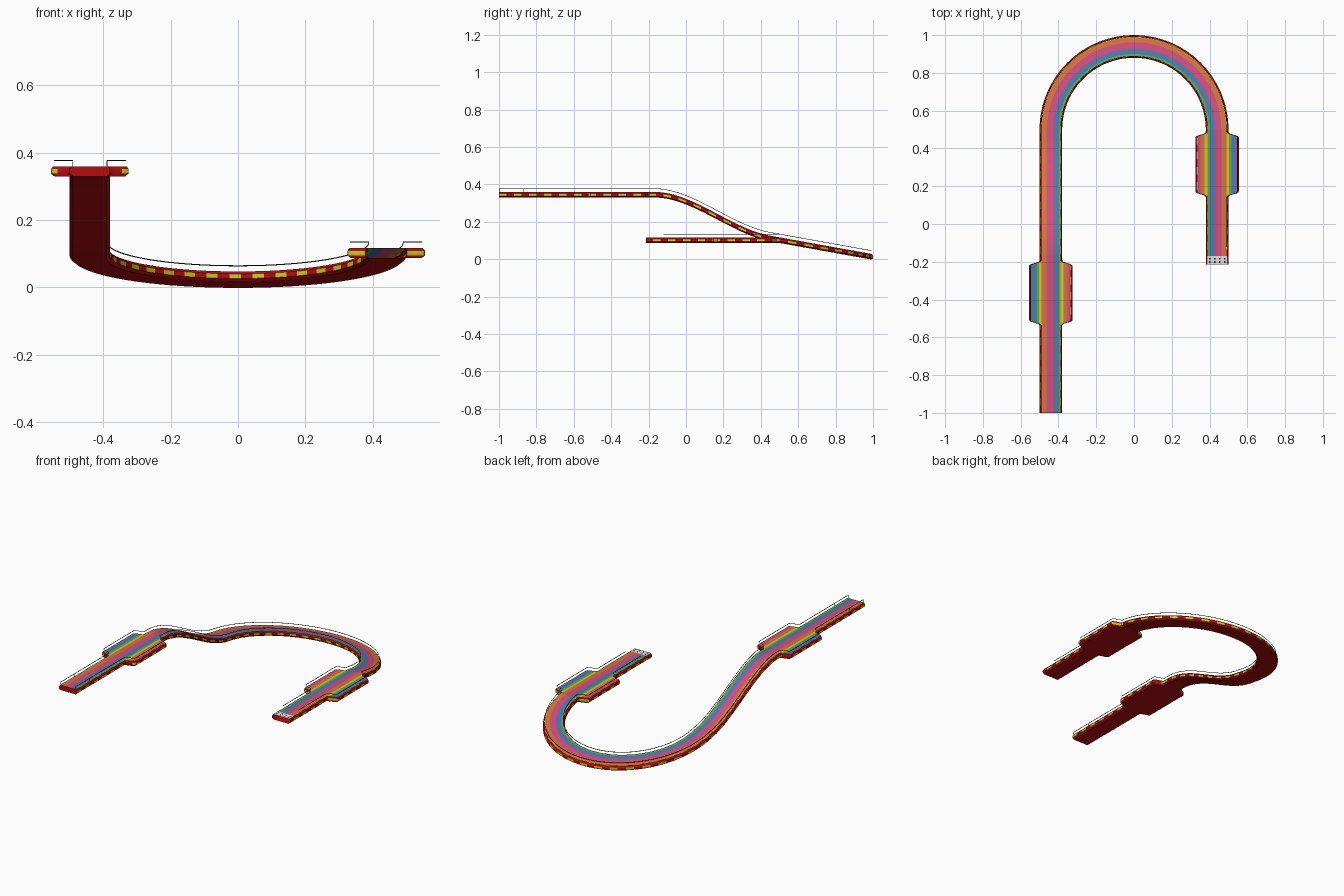
import bpy, bmesh, math
from mathutils import Vector

if "Cube" in bpy.data.objects:
    bpy.data.objects.remove(bpy.data.objects["Cube"])


def srgb(r, g, b):
    f = lambda c: ((c / 255 + 0.055) / 1.055) ** 2.4 if c > 10 else c / 255 / 12.92
    return (f(r), f(g), f(b), 1)


COLOURS = {
    "red": (178, 14, 18), "yellow": (215, 200, 40), "orange": (214, 116, 66),
    "pink": (208, 80, 125), "purple": (140, 98, 155), "blue": (72, 125, 175),
    "green": (100, 165, 85), "black": (22, 20, 20), "white": (225, 222, 222),
}
NAMES = list(COLOURS)
MATS = []
for name, rgb in COLOURS.items():
    m = bpy.data.materials.new(name)
    m.diffuse_color = srgb(*rgb)
    m.use_nodes = True
    m.node_tree.nodes["Principled BSDF"].inputs["Base Color"].default_value = m.diffuse_color
    MATS.append(m)
ID = {n: i for i, n in enumerate(NAMES)}

R, CY, THICK, END_Y = 0.44, 0.5, 0.03, -0.215
N1, N2, N3 = 300, 276, 144      # rows on the long straight, bend, short straight


def smooth(t):
    t = min(max(t, 0), 1)
    return t * t * (3 - 2 * t)


def slope_z(y):
    """Road height on the tilted plane of the bend."""
    return 0.027 + (1 - y) * 0.18


def descent_z(y):
    """Level, then an S-shaped drop that meets the tilted bend."""
    y0, y1 = -0.17, 0.45
    if y <= y0:
        return 0.36
    if y >= y1:
        return slope_z(y)
    t, d = (y - y0) / (y1 - y0), y1 - y0
    h01 = t * t * (3 - 2 * t)
    return 0.36 * (1 - h01) + slope_z(y1) * h01 + (t ** 3 - t ** 2) * d * -0.18


def half_width(y, lo, hi):
    """Half the road width, with a wide round-cornered pad between lo and hi."""
    f = smooth(smooth((y - lo) / 0.035)) * smooth(smooth((hi - y) / 0.035))
    return 0.06 + 0.055 * f


# Path rows: (position, direction towards the inside of the bend, half width, tilted)
rows = []
for i in range(N1):
    y = -1 + 1.5 * i / N1
    rows.append((Vector((-R, y, descent_z(y))), Vector((1, 0, 0)), half_width(y, -0.54, -0.19), False))
for i in range(N2):
    a = math.pi * (1 - i / N2)
    p = Vector((R * math.cos(a), CY + R * math.sin(a), 0))
    rows.append((p, Vector((-math.cos(a), -math.sin(a), 0)), 0.06, True))
for i in range(N3 + 1):
    y = CY + (END_Y - CY) * i / N3
    rows.append((Vector((R, y, 0.117)), Vector((-1, 0, 0)), half_width(y, 0.14, 0.49), False))


def place(row, s, z):
    p, d, _, tilted = row
    q = p + d * s
    return Vector((q.x, q.y, (slope_z(q.y) if tilted else p.z) + z))


def finish(name, bm):
    me = bpy.data.meshes.new(name)
    bm.to_mesh(me)
    bm.free()
    for m in MATS:
        me.materials.append(m)
    ob = bpy.data.objects.new(name, me)
    bpy.context.collection.objects.link(ob)
    return ob


def sweep(name, path, profile, colour, cap, cap_end=True):
    """Sweep a closed profile along the path; colour picks a face's material."""
    bm = bmesh.new()
    loops = [[bm.verts.new(place(r, s, z)) for s, z in profile(r[2])] for r in path]
    k = len(loops[0])
    for i in range(len(loops) - 1):
        for j in range(k):
            j2 = (j + 1) % k
            f = bm.faces.new((loops[i][j], loops[i][j2], loops[i + 1][j2], loops[i + 1][j]))
            f.material_index = ID[colour(i, j)]
    bmesh.ops.remove_doubles(bm, verts=bm.verts, dist=1e-5)
    for loop in (loops[0], loops[-1]) if cap_end else (loops[0],):
        live = []
        for v in loop:
            if v.is_valid and v not in live:
                live.append(v)
        if len(live) > 2:
            bm.faces.new(live).material_index = ID[cap]
    bmesh.ops.recalc_face_normals(bm, faces=bm.faces)
    return finish(name, bm)


# Road: rainbow bands on top, dashed rounded edges, red underside
BOUNDS = [-0.1, -0.076, -0.062, -0.049, -0.022, 0.01, 0.018, 0.04, 0.052, 0.066, 0.088]
BANDS = ["purple", "blue", "green", "yellow", "orange", "pink", "purple", "blue",
         "green", "yellow", "orange", "pink"]
LAST = 4 + len(BANDS)          # profile index of the inner rim


def road_profile(h):
    e = h - 0.01
    top = [(min(max(b, -e), e), 0) for b in BOUNDS]
    return ([(-e, -THICK), (-h, -0.022), (-h, -0.008), (-h + 0.006, 0), (-e, 0)] + top +
            [(e, 0), (h - 0.006, 0), (h, -0.008), (h, -0.022), (e, -THICK)])


def road_colour(i, j):
    dash = (i // 8) % 2 == 0
    if 4 <= j < LAST:
        return BANDS[j - 4]
    if j in (1, LAST + 2):
        return "yellow" if dash else "red"
    if j in (3, LAST):
        return "red" if dash else "yellow"
    return "red"


# The low end is left open
road = sweep("road", rows, road_profile, road_colour, "red", cap_end=False)
bpy.context.view_layer.objects.active = road
road.select_set(True)
bpy.ops.object.shade_smooth_by_angle(angle=math.radians(25))

# Thin guard rails floating above both edges
rail_rows = [r for i, r in enumerate(rows) if i < N1 + N2 or r[0].y > -0.125]
for side, label in ((-1, "outer"), (1, "inner")):
    def rail_profile(h, side=side):
        c = side * (h - 0.009)
        return [(c - 0.0008, 0.016), (c - 0.0008, 0.0188), (c + 0.0008, 0.0188), (c + 0.0008, 0.016)]
    sweep(label + "_guard_rail", rail_rows, rail_profile, lambda i, j: "black", "black")

    # Slim posts by the high end of the road
    for y in (-0.998, -0.87):
        bm = bmesh.new()
        bmesh.ops.create_cube(bm, size=1)
        for v in bm.verts:
            v.co = Vector((-R + side * 0.051 + v.co.x * 0.002, y + v.co.y * 0.002, 0.368 + v.co.z * 0.017))
        for f in bm.faces:
            f.material_index = ID["black"]
        finish(label + "_rail_post", bm)

# Pale chequered finish plate at the low end
bm = bmesh.new()
nx, ny, w, d = 12, 5, 0.106, 0.045
bmesh.ops.create_grid(bm, x_segments=nx, y_segments=ny, size=0.5)
for v in bm.verts:
    v.co = Vector((R + v.co.x * w, END_Y + d / 2 + v.co.y * d, 0.1185))
for f in bm.faces:
    c = f.calc_center_median()
    i = int((c.x - R + w / 2) / w * nx)
    j = int((c.y - END_Y) / d * ny)
    f.material_index = ID["black" if i % 3 == 1 and j % 2 == 1 else "white"]
finish("finish_plate", bm)
